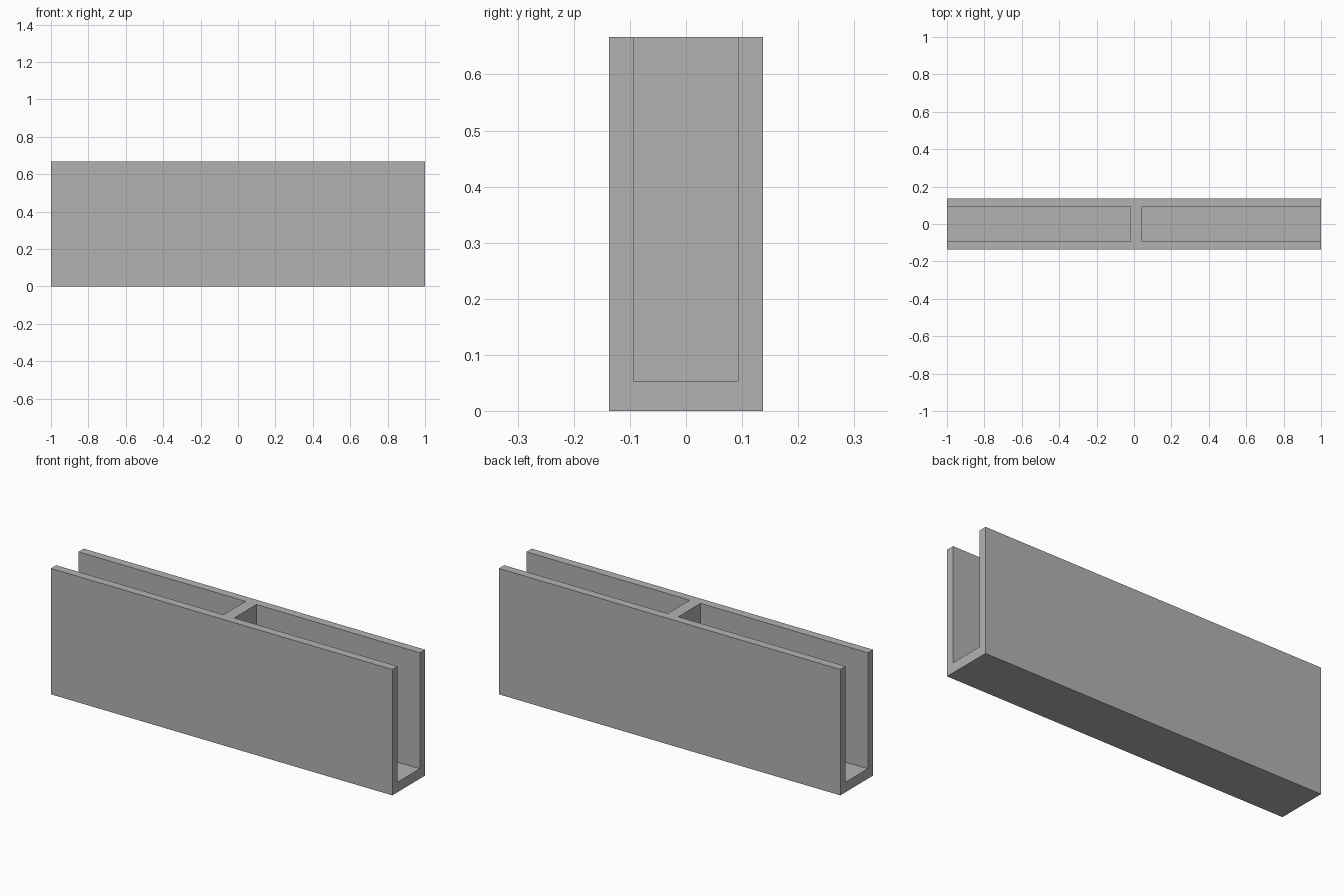
import bpy

cube = bpy.data.objects.get("Cube")
if cube:
    bpy.data.objects.remove(cube, do_unlink=True)

LENGTH, DEPTH, HEIGHT = 2.0, 0.274, 0.667
SLOT_DEPTH, FLOOR = 0.186, 0.053
DIVIDER_LEFT, DIVIDER_RIGHT = 0.043, -0.02
OVERCUT = 0.1

grey = bpy.data.materials.new("plain_grey")
grey.use_nodes = True
colour = (0.45, 0.45, 0.45, 1)
grey.diffuse_color = colour
grey.node_tree.nodes["Principled BSDF"].inputs["Base Color"].default_value = colour


def box(name, low, high):
    """Flat-sided box between two corners."""
    centre = [(a + b) / 2 for a, b in zip(low, high)]
    bpy.ops.mesh.primitive_cube_add(size=1, location=centre)
    obj = bpy.context.object
    obj.name = name
    obj.scale = [b - a for a, b in zip(low, high)]
    bpy.ops.object.transform_apply(location=True, rotation=False, scale=True)
    obj.data.materials.append(grey)
    return obj


# Solid outer block
body = box("channel_body", (-LENGTH / 2, -DEPTH / 2, 0),
           (LENGTH / 2, DEPTH / 2, HEIGHT))

# Two slots open at the top and the ends, leaving floor, walls and divider
slots = {
    "left_slot": (DIVIDER_LEFT, LENGTH / 2 + OVERCUT),
    "right_slot": (-LENGTH / 2 - OVERCUT, DIVIDER_RIGHT),
}
for name, (x0, x1) in slots.items():
    cutter = box(name, (x0, -SLOT_DEPTH / 2, FLOOR),
                 (x1, SLOT_DEPTH / 2, HEIGHT + OVERCUT))
    cutter.hide_render = True
    cut = body.modifiers.new(name, "BOOLEAN")
    cut.operation = "DIFFERENCE"
    cut.solver = "EXACT"
    cut.object = cutter
    bpy.context.view_layer.objects.active = body
    bpy.ops.object.modifier_apply(modifier=cut.name)
    bpy.data.objects.remove(cutter, do_unlink=True)
